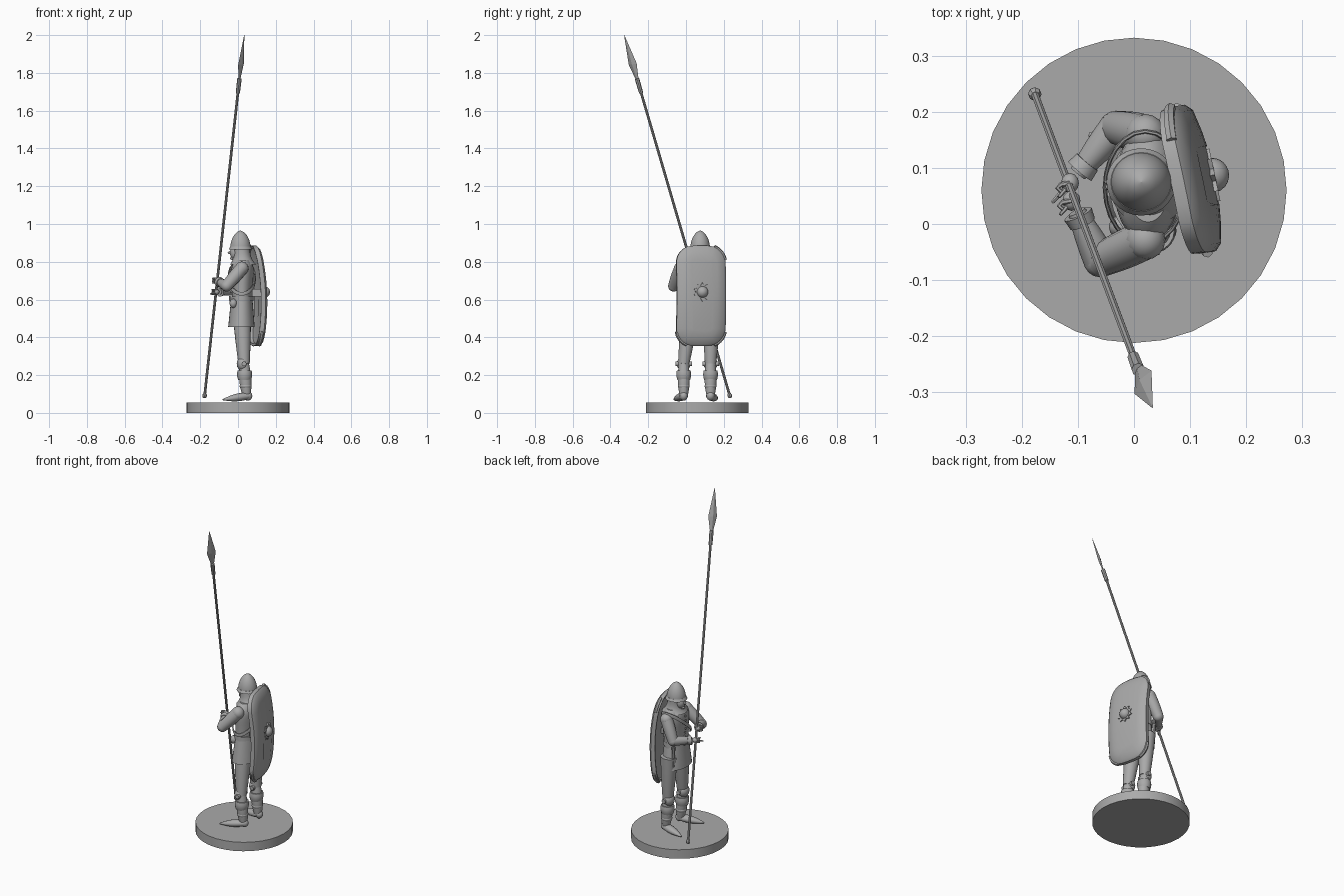
import bpy, bmesh
from math import sin, cos, pi, radians, sqrt
from mathutils import Vector, Matrix

default_cube = bpy.data.objects.get("Cube")
if default_cube:
    bpy.data.objects.remove(default_cube, do_unlink=True)

grey = bpy.data.materials.new("plain grey")
grey.use_nodes = True
grey.diffuse_color = (0.4, 0.4, 0.4, 1)
grey.node_tree.nodes["Principled BSDF"].inputs["Base Color"].default_value = grey.diffuse_color

UP = Vector((0, 0, 1))
SIDE = Vector((0, 1, 0))


def finish(name, bm, sharp=40):
    bmesh.ops.recalc_face_normals(bm, faces=bm.faces)
    mesh = bpy.data.meshes.new(name)
    bm.to_mesh(mesh)
    bm.free()
    part = bpy.data.objects.new(name, mesh)
    bpy.context.collection.objects.link(part)
    mesh.materials.append(grey)
    bpy.ops.object.select_all(action='DESELECT')
    part.select_set(True)
    bpy.context.view_layer.objects.active = part
    bpy.ops.object.shade_smooth_by_angle(angle=radians(sharp))


def skin(name, rings, sharp=40):
    """Bridge rings of equal length and close both ends."""
    bm = bmesh.new()
    loops = [[bm.verts.new(point) for point in ring] for ring in rings]
    for lower, upper in zip(loops, loops[1:]):
        for i in range(len(lower)):
            bm.faces.new((lower[i - 1], lower[i], upper[i], upper[i - 1]))
    bm.faces.new(loops[0])
    bm.faces.new(loops[-1])
    finish(name, bm, sharp)


def stack(name, bottom, top, depth, width, profile=lambda t: 1, steps=1, sides=28):
    """Level ellipses from bottom to top, scaled by a profile of height."""
    bottom, top = Vector(bottom), Vector(top)
    rings = []
    for step in range(steps + 1):
        t = step / steps
        turns = [2 * pi * i / sides for i in range(sides)]
        rings.append([bottom.lerp(top, t) + profile(t) * Vector((depth * cos(a), width * sin(a), 0))
                      for a in turns])
    skin(name, rings)


def limb(name, path, start, end, bulge=0, sides=14, flat=1, side=SIDE, sharp=40):
    """Tube along a path, tapering from start to end radius with a swelling between."""
    path = [Vector(point) for point in path]
    if len(path) == 2:
        path = [path[0].lerp(path[1], i / 8) for i in range(9)]
    last = len(path) - 1
    rings = []
    for i, point in enumerate(path):
        along = (path[min(i + 1, last)] - path[max(i - 1, 0)]).normalized()
        wide = (side - along * side.dot(along)).normalized()
        thin = wide.cross(along) * flat
        radius = start + (end - start) * i / last + bulge * sin(pi * i / last)
        turns = [2 * pi * k / sides for k in range(sides)]
        rings.append([point + radius * (thin * cos(a) + wide * sin(a)) for a in turns])
    skin(name, rings, sharp)


def ball(name, centre, radii, segments=16):
    bm = bmesh.new()
    place = Matrix.Translation(centre) @ Matrix.Diagonal((*radii, 1))
    bmesh.ops.create_uvsphere(bm, u_segments=segments, v_segments=segments // 2, radius=1, matrix=place)
    finish(name, bm, 60)


def box(name, centre, size):
    bm = bmesh.new()
    bmesh.ops.create_cube(bm, size=1, matrix=Matrix.Translation(centre) @ Matrix.Diagonal((*size, 1)))
    finish(name, bm)


# Round stand
stack("stand", (0, 0.06, 0), (0, 0.06, 0.055), 0.272, 0.272, sides=32)

# Spear: shaft, butt, socket and leaf blade
butt, tip = Vector((-0.178, 0.235, 0.08)), Vector((0.033, -0.327, 2))
socket, neck, broad = (butt.lerp(tip, t) for t in (0.84, 0.88, 0.92))
blade_side = Vector((0.55, 0.83, 0))
limb("spear_shaft", (butt, socket), 0.007, 0.007, sides=8)
limb("spear_butt", (butt, butt.lerp(tip, 0.012)), 0.008, 0.008, 0.004, sides=8)
limb("spear_socket", (socket, neck), 0.011, 0.012, sides=8)
limb("blade_base", (neck, broad), 0.01, 0.026, sides=4, flat=0.3, side=blade_side, sharp=10)
limb("blade_point", (broad, tip), 0.026, 0.001, sides=4, flat=0.3, side=blade_side, sharp=10)

# Jacket, skirt and belt
stack("jacket", (0.02, 0.065, 0.57), (0.025, 0.068, 0.81), 0.066, 0.112,
      lambda t: (0.8 + t * t / 4) * (1 - 0.45 * t ** 8), 12)
stack("skirt", (0.018, 0.063, 0.455), (0.02, 0.065, 0.61), 0.07, 0.108, lambda t: 1 - t / 5, 4)
stack("belt", (0.02, 0.065, 0.592), (0.02, 0.065, 0.617), 0.063, 0.092)
box("buckle", (-0.044, 0.063, 0.604), (0.008, 0.03, 0.03))
for i in range(6):
    ball("button", (-0.036 - 0.01 * sin(i / 2), 0.066, 0.64 + i / 40), (0.006, 0.006, 0.006), 8)
ball("belt_pouch", (-0.025, -0.005, 0.58), (0.02, 0.02, 0.025), 12)

# Dagger on the right hip
guard = Vector((-0.02, 0.15, 0.6))
limb("dagger_sheath", (guard, guard - UP / 8), 0.011, 0.004, sides=8)
limb("dagger_grip", (guard, guard + UP / 25), 0.006, 0.009, sides=8)

# Hood, face and helmet
stack("hood", (0.027, 0.07, 0.785), (0.015, 0.075, 0.89), 0.044, 0.046, lambda t: 1 + 0.6 * (1 - t) ** 4, 8)
head = Vector((-0.012, 0.075, 0.848))
for label, offset, radii in (("face", 0, (0.031, 0.03, 0.04)), ("nose", 0, (0.043, 0.007, 0.012)),
                             ("chin", -0.03, (0.032, 0.015, 0.01)), ("brow", 0.02, (0.034, 0.024, 0.008))):
    ball(label, head + UP * offset, radii)
crown = Vector((0.013, 0.075, 0.866))
stack("helmet", crown, crown + UP / 10, 0.054, 0.052, lambda t: (1.0005 - t ** 2.2) ** 0.65, 12)
stack("helmet_brim", crown, crown + UP / 70, 0.062, 0.06, lambda t: 1 - t / 8, 2)

# Legs with knee plates, cuffs and shoes
for label, y, splay in (("left", -0.012, -0.05), ("right", 0.13, 0.03)):
    hip = Vector((0.02, (y + 0.04) * 0.8, 0.53))
    knee, ankle = Vector((0.032, y, 0.26)), Vector((0.046, y, 0.08))
    limb(label + "_thigh", (hip, knee), 0.048, 0.03, 0.002, sides=18)
    limb(label + "_shin", (knee, ankle), 0.026, 0.02, 0.009, sides=18)
    ball(label + "_knee_plate", knee - Vector((0.008, 0, 0)), (0.031, 0.037, 0.038))
    limb(label + "_knee_wings", (knee - SIDE / 23, knee + SIDE / 23), 0.013, 0.013, sides=10, side=UP)
    shin_top, boot_top = knee.lerp(ankle, 0.2), knee.lerp(ankle, 0.6)
    limb(label + "_shin_cuff", (shin_top, shin_top - UP / 20), 0.037, 0.034, 0.004, sides=18)
    limb(label + "_boot_cuff", (boot_top, boot_top - UP / 50), 0.028, 0.028, 0.004, sides=18)
    heel = Vector((0.052, y, 0.09))
    toe = Vector((-0.08, y + splay, 0.07))
    limb(label + "_shoe", (heel, toe), 0.024, 0.004, 0.01, flat=0.8)
    ball(label + "_heel", heel, (0.024, 0.022, 0.025))

# Arms, both reaching the spear
for label, shoulder, elbow, wrist in (
        ("left", (0.02, -0.028, 0.765), (-0.06, -0.065, 0.672), (-0.102, 0.022, 0.695)),
        ("right", (0.02, 0.16, 0.765), (-0.032, 0.172, 0.65), (-0.1, 0.09, 0.642))):
    shoulder, elbow, wrist = Vector(shoulder), Vector(elbow), Vector(wrist)
    ball(label + "_shoulder", shoulder, (0.036, 0.036, 0.036))
    limb(label + "_upper_arm", (shoulder, elbow), 0.035, 0.03, 0.002, side=UP)
    ball(label + "_elbow", elbow, (0.03, 0.03, 0.03))
    limb(label + "_forearm", (elbow, wrist), 0.03, 0.016, 0.002, side=UP)
    limb(label + "_cuff", (elbow.lerp(wrist, 0.75), elbow.lerp(wrist, 0.95)), 0.024, 0.027, side=UP)
    palm = wrist + (wrist - elbow).normalized() / 45
    ball(label + "_palm", palm, (0.016, 0.018, 0.015), 12)
    # Fingers curl round the shaft
    for i in range(4):
        knuckle = palm + UP * (0.012 - i / 125)
        curl = [knuckle + Vector((-sin(a), 0.4 * cos(a) - 0.4, 0)) / 45 for a in (0, 0.8, 1.6, 2.4)]
        limb(label + "_finger", curl, 0.005, 0.004, sides=6, side=UP)
    limb(label + "_thumb", (palm, palm + Vector((-0.02, -0.025, 0.01))), 0.006, 0.003, sides=6, side=UP)
limb("pointing_finger", ((-0.118, 0.068, 0.635), (-0.146, 0.038, 0.63)), 0.006, 0.003, sides=6)

# Shield carried on the back: rounded, bowed and hollow behind
ACROSS = Vector((-0.055, 0.26, 0)).normalized()
OUT = ACROSS.cross(UP)
HALF_WIDTH, HALF_HEIGHT, CORNER = 0.133, 0.267, 0.095


def on_shield(u, v, depth):
    bow = 0.03 * (v / HALF_HEIGHT) ** 2 + 0.008 * (u / HALF_WIDTH) ** 2
    return Vector((0.14 - 0.03 * v, 0.087, 0.62 + v)) + ACROSS * u + OUT * (depth - bow)


def outline(inset, depth):
    """Rounded rectangle whose straight sides carry extra points for the bow."""
    ring = []
    radius = CORNER - inset
    straight_u, straight_v = HALF_WIDTH - CORNER, HALF_HEIGHT - CORNER
    for sign in (1, -1):
        for i in range(17):
            a = pi * i / 16
            u = straight_u * max(-1, min(1, 3 * cos(a))) + radius * cos(a)
            ring.append(on_shield(sign * u, sign * (straight_v + radius * sin(a)), depth))
        for i in range(1, 8):
            v = straight_v * (1 - i / 4)
            ring.append(on_shield(-sign * (straight_u + radius), sign * v, depth))
    return ring


skin("shield", [outline(inset, depth) for inset, depth in (
    (0.08, -0.018), (0.015, -0.022), (0.013, -0.038), (0.002, -0.038),
    (0, -0.014), (0.012, -0.004), (0.05, 0), (0.08, 0.002))], 35)

# Metal guards on the rounded corners
rim = outline(0, -0.02)
for first in (1, 25, 34):
    limb("corner_guard", rim[first:first + 6], 0.01, 0.01, sides=6, side=OUT)

# Domed boss with a pointed flange
hub = on_shield(0, 0.02, 0)
spokes = [ACROSS * cos(pi * i / 10) + UP * sin(pi * i / 10) for i in range(20)]
skin("boss_flange", [[hub + OUT * lift + spoke * (0.036 + 0.014 * (i % 2)) for i, spoke in enumerate(spokes)]
                     for lift in (-0.004, 0.005)])
skin("boss_dome", [[hub + OUT * 0.03 * t + spoke * 0.031 * sqrt(1.01 - t * t) for spoke in spokes]
                   for t in (0, 0.3, 0.6, 0.8, 0.95, 1)])

# Grip and carrying strap behind the shield
box("shield_grip", (0.105, 0.035, 0.635), (0.06, 0.06, 0.04))
loop = [Vector((0.02 + 0.072 * cos(a), 0.065 + 0.1 * sin(a), 0.715 + 0.085 * sin(a)))
        for a in [2 * pi * i / 24 for i in range(25)]]
limb("carry_strap", loop, 0.011, 0.011, sides=6, flat=0.35, side=UP)
